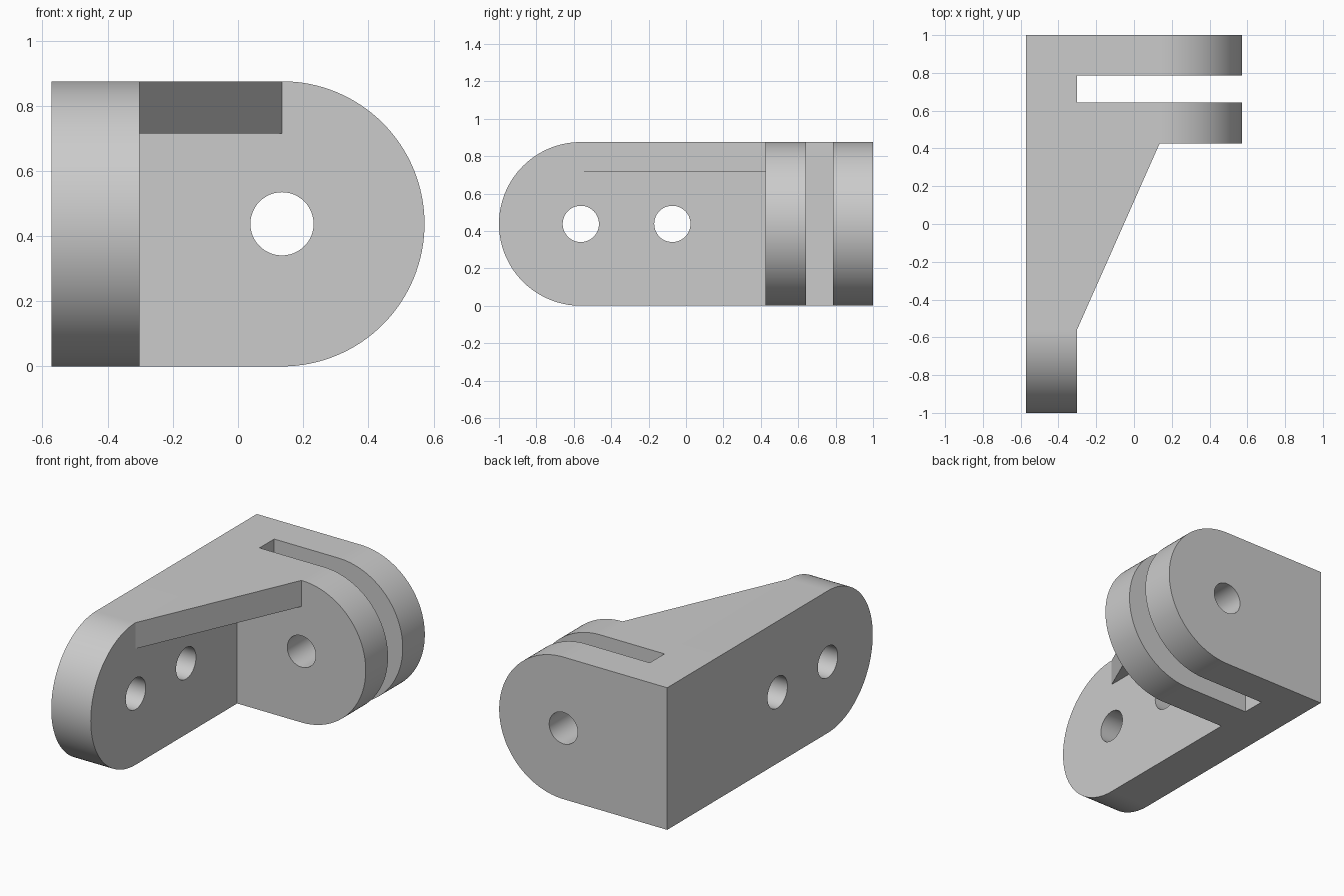
import bpy, bmesh, math
from mathutils import Vector

cube = bpy.data.objects.get("Cube")
if cube:
    bpy.data.objects.remove(cube, do_unlink=True)

# Main dimensions
R = 0.4375                    # half height and end radius
HOLE = 0.097
LEFT, WALL, PIN_X = -0.572, -0.303, 0.135
PIN_Y, MID_Y = -0.5625, -0.073
LUG_FRONT, SLOT_A, SLOT_B, BACK = 0.425, 0.642, 0.785, 1.0

grey = bpy.data.materials.new("plain_grey")
grey.diffuse_color = (0.6, 0.6, 0.6, 1)
grey.use_nodes = True
grey.node_tree.nodes["Principled BSDF"].inputs["Base Color"].default_value = grey.diffuse_color


def prism(name, points, axis, start, end):
    """Extrude a closed profile along an axis; the profile uses the other two axes."""
    def place(p, d):
        co = list(p)
        co.insert("xyz".index(axis), d)
        return Vector(co)
    bm = bmesh.new()
    face = bm.faces.new([bm.verts.new(place(p, start)) for p in points])
    side = bmesh.ops.extrude_face_region(bm, geom=[face])
    verts = [g for g in side["geom"] if isinstance(g, bmesh.types.BMVert)]
    bmesh.ops.translate(bm, verts=verts, vec=place((0, 0), end - start))
    bmesh.ops.recalc_face_normals(bm, faces=bm.faces)
    mesh = bpy.data.meshes.new(name)
    bm.to_mesh(mesh)
    bm.free()
    mesh.materials.append(grey)
    obj = bpy.data.objects.new(name, mesh)
    bpy.context.collection.objects.link(obj)
    return obj


def arc(u, v, radius, a0, a1, steps):
    angles = [math.radians(a0 + (a1 - a0) * i / steps) for i in range(steps + 1)]
    return [(u + radius * math.cos(a), v + radius * math.sin(a)) for a in angles]


def circle(u, v):
    return arc(u, v, HOLE, 0, 360, 48)[:-1]


def combine(target, tool, operation):
    mod = target.modifiers.new(tool.name, "BOOLEAN")
    mod.operation, mod.solver, mod.object = operation, "EXACT", tool
    bpy.context.view_layer.objects.active = target
    bpy.ops.object.modifier_apply(modifier=mod.name)
    bpy.data.objects.remove(tool, do_unlink=True)


# Mounting plate with a round front end
plate_outline = [(BACK, 0), (BACK, 2 * R)] + arc(PIN_Y, R, R, 90, 270, 64)
bracket = prism("bracket", plate_outline, "x", LEFT, WALL)

# Two rounded lugs forming the fork
lug_outline = [(WALL, 2 * R), (WALL, 0)] + arc(PIN_X, R, R, -90, 90, 64)
for name, y0, y1 in (("front_lug", LUG_FRONT, SLOT_A), ("back_lug", SLOT_B, BACK)):
    combine(bracket, prism(name, lug_outline, "y", y0, y1), "UNION")

# Triangular web along the top
web_outline = [(WALL, PIN_Y), (PIN_X, LUG_FRONT), (WALL, LUG_FRONT)]
combine(bracket, prism("top_web", web_outline, "z", 0.714, 2 * R), "UNION")

# Plate bolt holes and the pin hole through the fork
for y in (PIN_Y, MID_Y):
    combine(bracket, prism("bolt_hole", circle(y, R), "x", LEFT - 0.1, WALL + 0.1), "DIFFERENCE")
combine(bracket, prism("pin_hole", circle(PIN_X, R), "y", LUG_FRONT - 0.1, BACK + 0.1), "DIFFERENCE")

# Smooth the round surfaces, keep the edges sharp
bpy.ops.object.select_all(action="DESELECT")
bracket.select_set(True)
bpy.context.view_layer.objects.active = bracket
bpy.ops.object.shade_smooth_by_angle(angle=math.radians(30))
